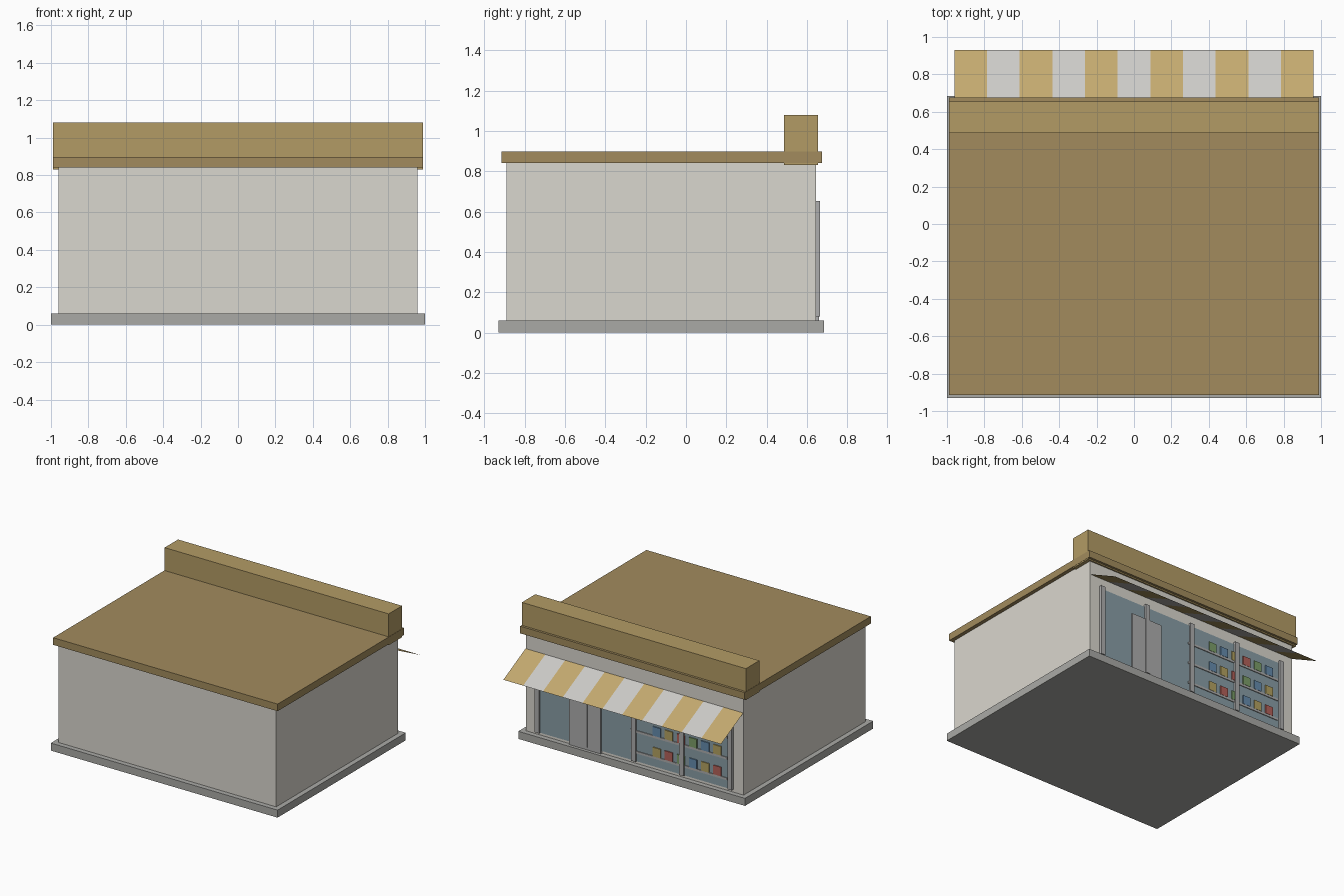
import bpy

if "Cube" in bpy.data.objects:
    bpy.data.objects.remove(bpy.data.objects["Cube"])


def mat(name, rgb):
    m = bpy.data.materials.new(name)
    m.diffuse_color = (*rgb, 1)
    m.use_nodes = True
    m.node_tree.nodes["Principled BSDF"].inputs["Base Color"].default_value = m.diffuse_color
    return m


ROOF = mat("roof_tan", (0.36, 0.26, 0.11))
PARAPET = mat("parapet_tan", (0.45, 0.33, 0.13))
WALL = mat("plaster", (0.70, 0.68, 0.62))
BASE = mat("concrete", (0.40, 0.40, 0.38))
GLASS = mat("glass", (0.25, 0.34, 0.38))
FRAME = mat("frame_grey", (0.42, 0.42, 0.42))
STRIPES = [mat("stripe_tan", (0.55, 0.40, 0.16)), mat("stripe_white", (0.60, 0.59, 0.57))]
GOODS = [mat("goods_yellow", (0.45, 0.36, 0.12)), mat("goods_red", (0.45, 0.12, 0.10)),
         mat("goods_green", (0.20, 0.34, 0.14)), mat("goods_blue", (0.13, 0.26, 0.42))]


def mesh(name, verts, faces, material):
    me = bpy.data.meshes.new(name)
    me.from_pydata(verts, [], faces)
    me.materials.append(material)
    ob = bpy.data.objects.new(name, me)
    bpy.context.collection.objects.link(ob)
    return ob


def box(name, x, y, z, material):
    """Box from (min, max) pairs on each axis."""
    verts = [(i, j, k) for i in x for j in y for k in z]
    faces = [(0, 1, 3, 2), (4, 6, 7, 5), (0, 4, 5, 1), (2, 3, 7, 6), (0, 2, 6, 4), (1, 5, 7, 3)]
    return mesh(name, verts, faces, material)


# Building shell
box("base_slab", (-1, 1), (-0.93, 0.685), (0, 0.06), BASE)
box("walls", (-0.96, 0.96), (-0.89, 0.645), (0.06, 0.84), WALL)
box("roof_slab", (-0.99, 0.99), (-0.915, 0.675), (0.84, 0.897), ROOF)
box("parapet", (-0.988, 0.988), (0.487, 0.656), (0.83, 1.08), PARAPET)

# Shop window on the +y side, with posts
box("window_glass", (-0.85, 0.85), (0.64, 0.65), (0.08, 0.635), GLASS)
for i in range(5):
    x = -0.85 + i * 0.425
    box(f"window_post_{i + 1}", (x - 0.019, x + 0.019), (0.645, 0.665), (0.08, 0.652), FRAME)

# Double door
for i, x in enumerate((0.29, 0.43)):
    box(f"door_leaf_{i + 1}", (x, x + 0.138), (0.645, 0.66), (0.06, 0.53), FRAME)

# Shelves with rows of goods
for row, z in enumerate((0.145, 0.31, 0.475)):
    box(f"shelf_{row + 1}", (-0.82, 0.03), (0.645, 0.656), (z, z + 0.018), FRAME)
    for i in range(6):
        x = -0.20 - i * 0.107
        box(f"goods_{row + 1}_{i + 1}", (x - 0.034, x + 0.034), (0.645, 0.658),
            (z + 0.018, z + 0.09), GOODS[(i - row) % 4])

# Striped sloping awning, one thin sheet per stripe
W = 1.92 / 11
for i in range(11):
    a, b = -0.96 + i * W, -0.96 + (i + 1) * W
    mesh(f"awning_stripe_{i + 1}",
         [(a, 0.65, 0.717), (a, 0.93, 0.575), (b, 0.93, 0.575), (b, 0.65, 0.717)],
         [(3, 2, 1, 0)], STRIPES[i % 2])
for o in bpy.data.objects:
    if o.name.startswith("awning") and o.data.polygons[0].normal.z < 0:
        o.data.flip_normals()
